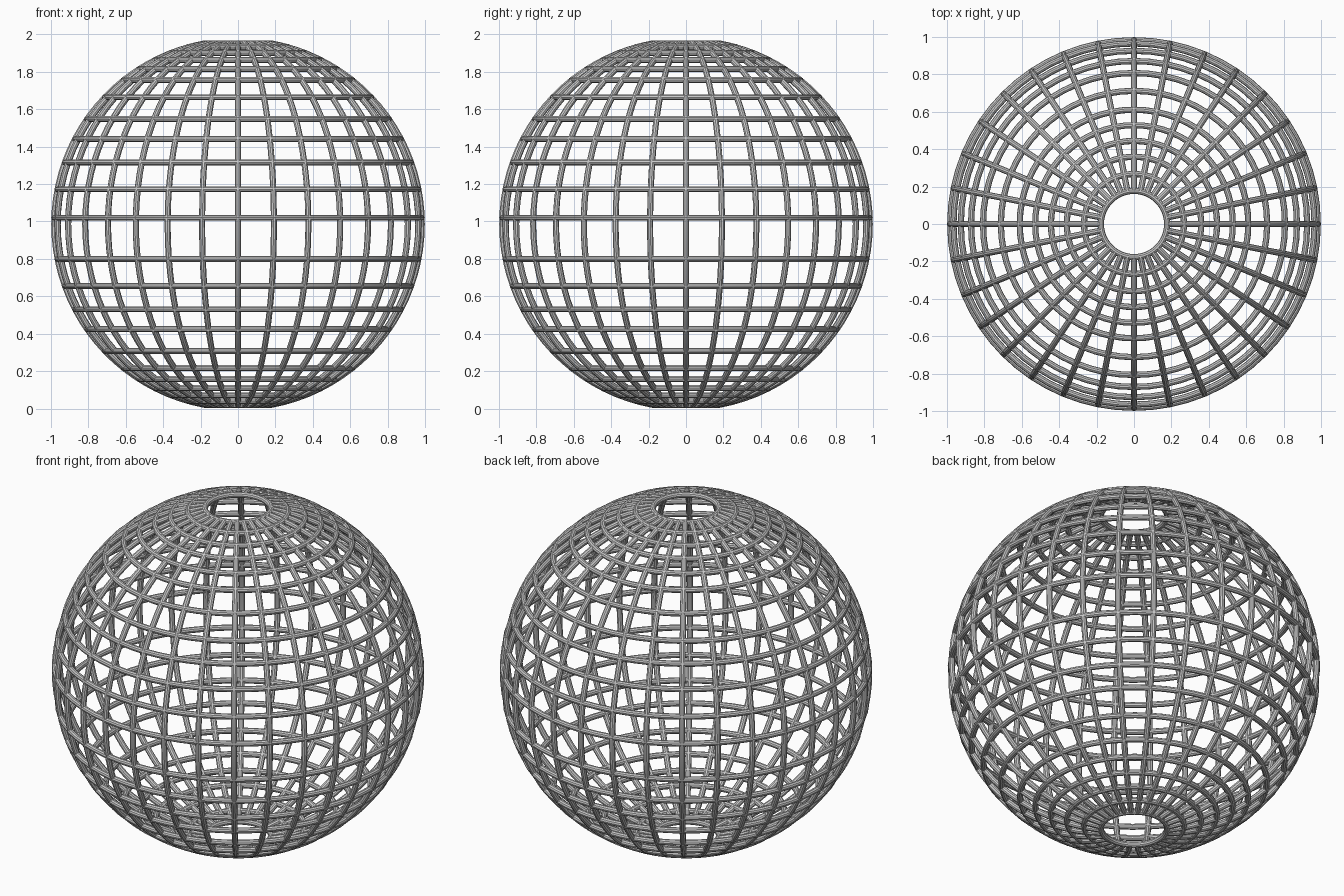
import bpy
from math import sin, cos, tau, sqrt, asin

if "Cube" in bpy.data.objects:
    bpy.data.objects.remove(bpy.data.objects["Cube"])

R = 0.983        # radius of the tube centre lines
TUBE = 0.0165    # tube radius
CZ = 0.986       # height of the sphere centre
HOLE = 0.177     # radius of the end rings
MERIDIANS = 32


def tube_object(name, paths, cyclic):
    """Round tubes along poly paths, converted to one smooth mesh."""
    cu = bpy.data.curves.new(name, 'CURVE')
    cu.dimensions = '3D'
    cu.bevel_depth = TUBE
    cu.bevel_resolution = 3
    cu.use_fill_caps = not cyclic
    for pts in paths:
        s = cu.splines.new('POLY')
        s.points.add(len(pts) - 1)
        for p, co in zip(s.points, pts):
            p.co = (*co, 1)
        s.use_cyclic_u = cyclic
    ob = bpy.data.objects.new(name, cu)
    bpy.context.collection.objects.link(ob)
    bpy.ops.object.select_all(action='DESELECT')
    ob.select_set(True)
    bpy.context.view_layer.objects.active = ob
    bpy.ops.object.convert(target='MESH')
    bpy.ops.object.shade_smooth_by_angle()
    return ob


# horizontal rings: heights above / below the centre
end = sqrt(R * R - HOLE * HOLE)
steps = [0.186, 0.330, 0.455, 0.561, 0.678, 0.770, 0.829, 0.877, 0.915, 0.946, end]
heights = [0.034] + steps + [-h for h in steps]
rings = []
for h in heights:
    r = sqrt(R * R - h * h)
    rings.append([(r * cos(tau * i / 64), r * sin(tau * i / 64), CZ + h) for i in range(64)])
tube_object("horizontal_rings", rings, True)

# vertical ribs running between the two end rings
lat = asin(end / R)
ribs = []
for m in range(MERIDIANS):
    a = tau * m / MERIDIANS
    rib = []
    for i in range(41):
        t = lat * (i / 20 - 1)
        rib.append((R * cos(t) * cos(a), R * cos(t) * sin(a), CZ + R * sin(t)))
    ribs.append(rib)
tube_object("vertical_ribs", ribs, False)
